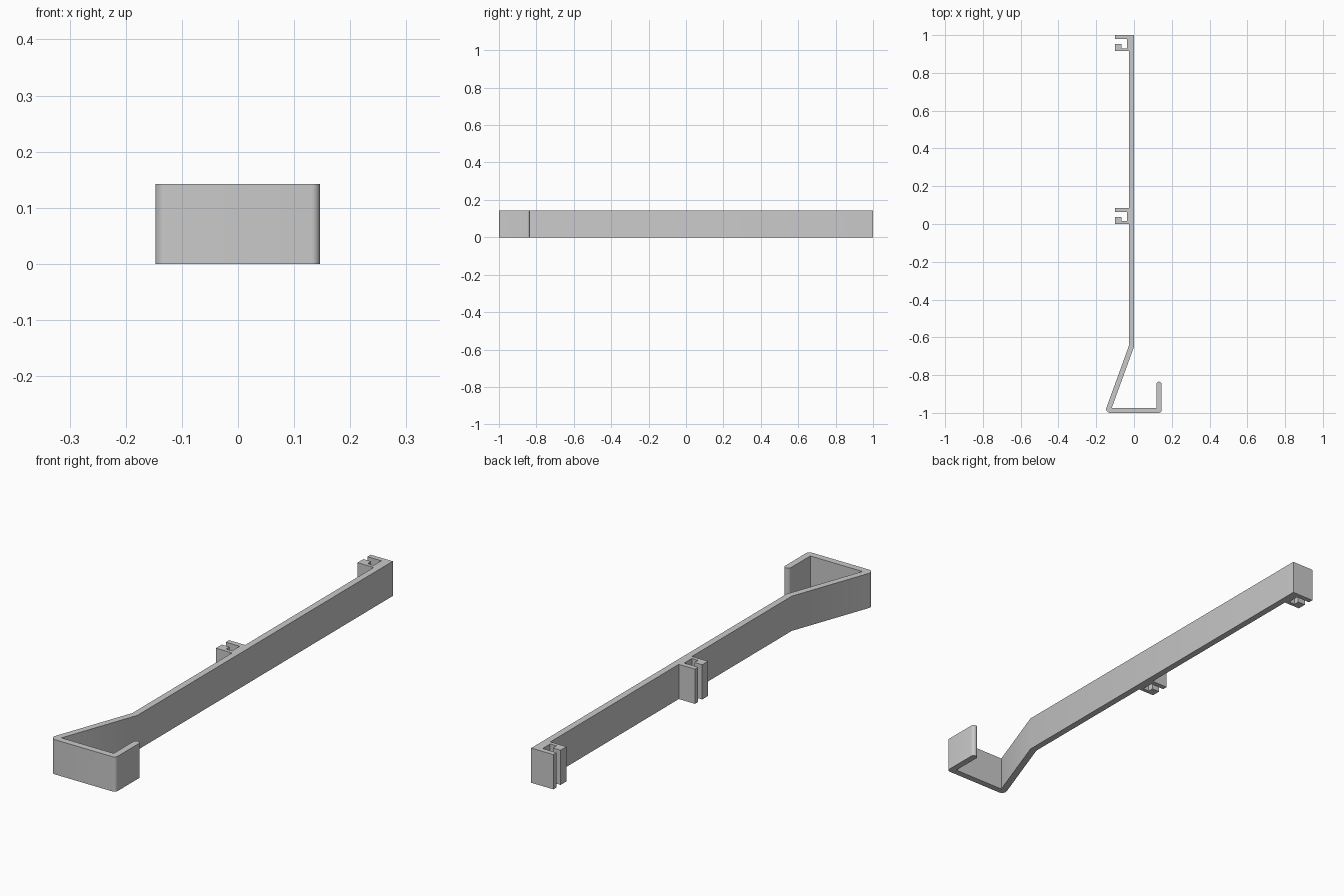
import bpy
import bmesh
from math import radians, tan
from mathutils import Vector

HEIGHT = 0.142
THICK = 0.027

cube = bpy.data.objects.get("Cube")
if cube:
    bpy.data.objects.remove(cube, do_unlink=True)

grey = bpy.data.materials.new("plain grey")
grey.use_nodes = True
grey.diffuse_color = (0.59, 0.59, 0.59, 1)
grey.node_tree.nodes["Principled BSDF"].inputs["Base Color"].default_value = grey.diffuse_color


def round_corner(prev, point, following, radius, steps=8):
    """Replace a profile corner with an arc of the given radius."""
    a, b = (prev - point).normalized(), (following - point).normalized()
    reach = radius / tan(a.angle(b) / 2)
    centre = point + (a + b).normalized() * (reach ** 2 + radius ** 2) ** 0.5
    start = (point + a * reach - centre).normalized()
    end = (point + b * reach - centre).normalized()
    return [centre + start.slerp(end, i / steps).normalized() * radius
            for i in range(steps + 1)]


def extrude_profile(name, corners):
    """Corners are (x, y) or (x, y, fillet radius)."""
    points = [Vector((c[0], c[1])) for c in corners]
    outline = []
    for i, corner in enumerate(corners):
        if len(corner) == 3:
            outline += round_corner(points[i - 1], points[i],
                                    points[(i + 1) % len(points)], corner[2])
        else:
            outline.append(points[i])
    bm = bmesh.new()
    base = bm.faces.new([bm.verts.new((p.x, p.y, 0)) for p in outline])
    top = bmesh.ops.extrude_face_region(bm, geom=[base])
    verts = [g for g in top["geom"] if isinstance(g, bmesh.types.BMVert)]
    bmesh.ops.translate(bm, verts=verts, vec=(0, 0, HEIGHT))
    bmesh.ops.recalc_face_normals(bm, faces=bm.faces)
    mesh = bpy.data.meshes.new(name)
    bm.to_mesh(mesh)
    bm.free()
    mesh.materials.append(grey)
    obj = bpy.data.objects.new(name, mesh)
    bpy.context.collection.objects.link(obj)
    bpy.ops.object.select_all(action="DESELECT")
    obj.select_set(True)
    bpy.context.view_layer.objects.active = obj
    bpy.ops.object.shade_smooth_by_angle(angle=radians(30))


def clip(top):
    """Outline of a slotted clip on the left edge of the bar, from its top down."""
    return [(-0.10, top), (-0.10, top - 0.021), (-0.037, top - 0.021),
            (-0.037, top - 0.07), (-0.065, top - 0.07), (-0.065, top - 0.047),
            (-0.10, top - 0.047), (-0.10, top - 0.085), (-THICK, top - 0.085)]


# Bar with two clips, slanted neck and hook, all one continuous strip
hook = [(-THICK, -0.645), (-0.156, -1, 0.02),           # outer side of the neck
        (0.146, -1, 0.015), (0.146, -0.835, 0.0134),    # base and lip
        (0.146 - THICK, -0.835, 0.0134), (0.146 - THICK, -1 + THICK),
        (-0.1175, -1 + THICK), (0, -0.65)]              # inner side of the neck
extrude_profile("hook_bar",
                [(0, 1)] + clip(1) + [(-THICK, 0.085)] + clip(0.085) + hook)
